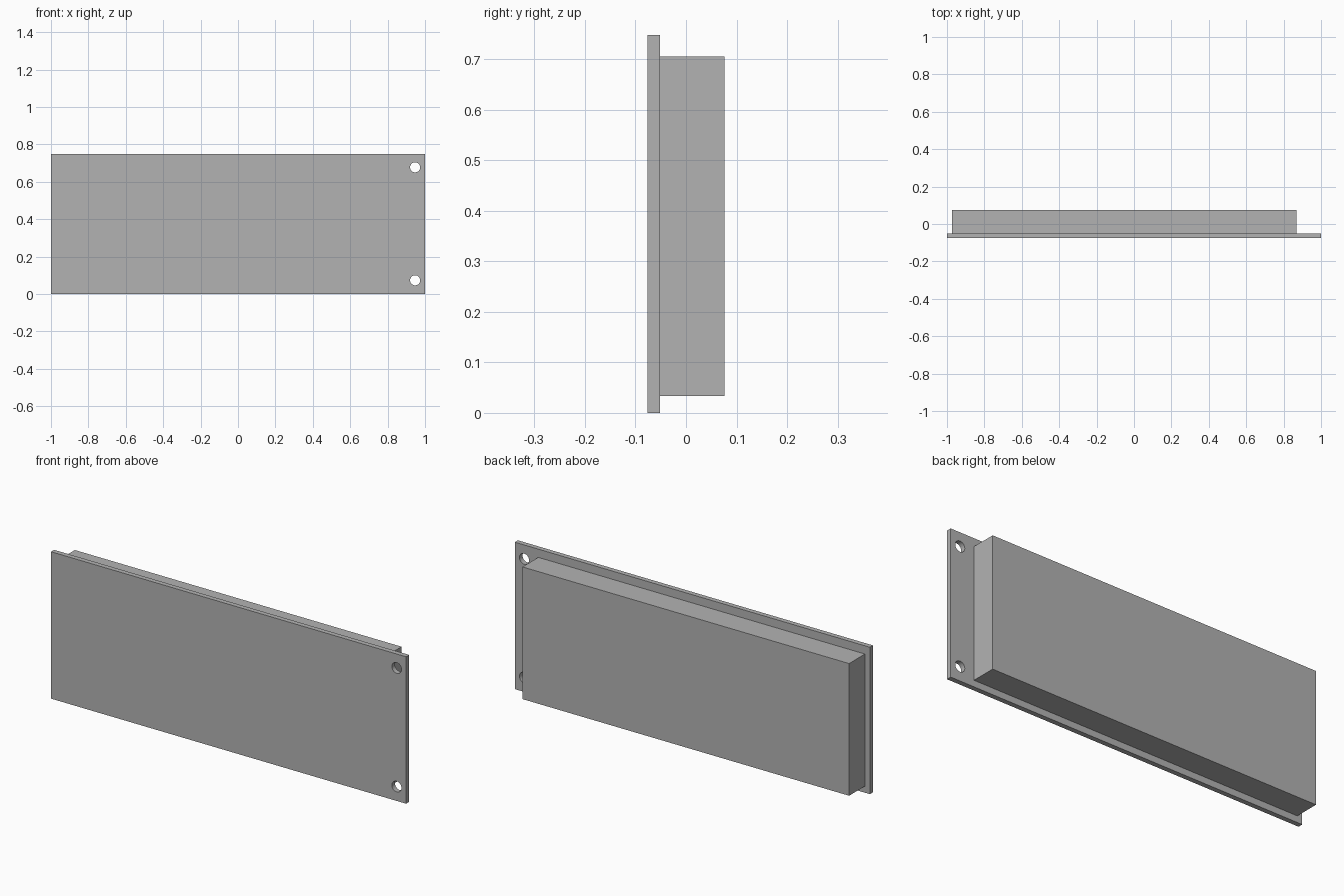
import bpy
import math

default_cube = bpy.data.objects.get("Cube")
if default_cube:
    bpy.data.objects.remove(default_cube, do_unlink=True)

# Plain grey metal
grey = bpy.data.materials.new("grey_metal")
grey.use_nodes = True
GREY = (0.45, 0.45, 0.45, 1)
grey.diffuse_color = GREY
grey.node_tree.nodes["Principled BSDF"].inputs["Base Color"].default_value = GREY


def box(name, low, high):
    """Box between two opposite corners."""
    bpy.ops.mesh.primitive_cube_add(size=1, location=[(a + b) / 2 for a, b in zip(low, high)])
    obj = bpy.context.object
    obj.name = name
    obj.scale = [b - a for a, b in zip(low, high)]
    bpy.ops.object.transform_apply(location=False, rotation=False, scale=True)
    obj.data.materials.append(grey)
    return obj


def drill(obj, x, z, radius):
    """Cut a round hole through the object along y."""
    bpy.ops.mesh.primitive_cylinder_add(vertices=48, radius=radius, depth=0.2,
                                        location=(x, obj.location.y, z),
                                        rotation=(math.pi / 2, 0, 0))
    cutter = bpy.context.object
    cutter.hide_render = True
    cutter.data.materials.append(grey)
    cut = obj.modifiers.new("screw_hole", 'BOOLEAN')
    cut.operation = 'DIFFERENCE'
    cut.solver = 'EXACT'
    cut.object = cutter
    bpy.context.view_layer.objects.active = obj
    bpy.ops.object.modifier_apply(modifier=cut.name)
    bpy.data.objects.remove(cutter, do_unlink=True)


HEIGHT = 0.748
FRONT, SEAM, BACK = -0.076, -0.051, 0.076

# Front panel with two screw holes along its left edge
panel = box("front_panel", (-1, FRONT, 0), (1, SEAM, HEIGHT))
for z in (0.073, HEIGHT - 0.071):
    drill(panel, 0.947, z, 0.027)

# Solid housing behind the panel
housing = box("rear_housing", (-0.972, SEAM, 0.033), (0.868, BACK, 0.706))

# Smooth hole walls, crisp edges elsewhere
bpy.ops.object.select_all(action='DESELECT')
panel.select_set(True)
bpy.context.view_layer.objects.active = panel
bpy.ops.object.shade_smooth_by_angle(angle=math.radians(30))
